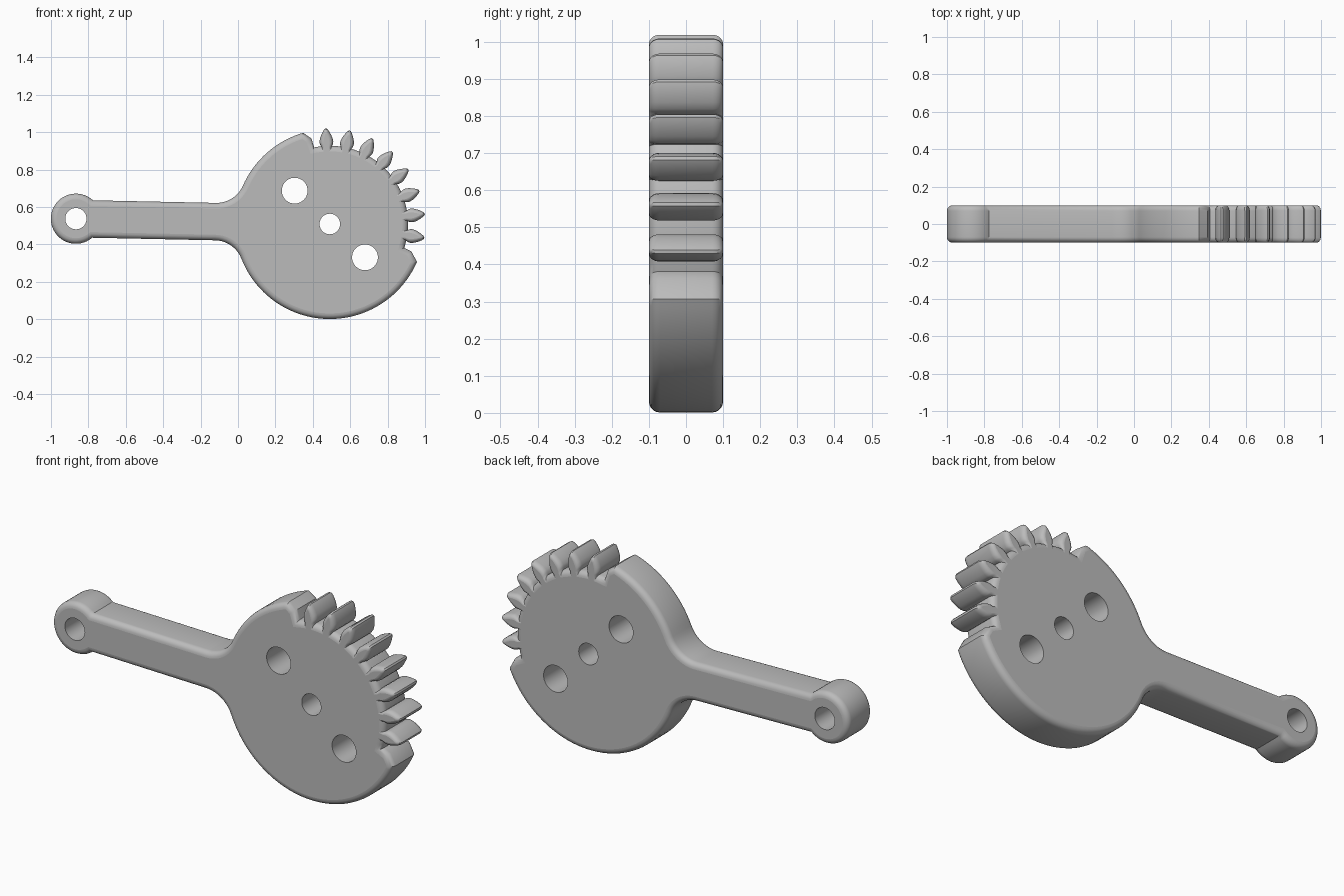
import bpy, bmesh
from math import sin, cos, asin, sqrt, pi, radians
from mathutils import Matrix, Vector

cube = bpy.data.objects.get("Cube")
if cube:
    bpy.data.objects.remove(cube, do_unlink=True)

grey = bpy.data.materials.new("plain grey")
grey.use_nodes = True
COLOUR = (0.5, 0.5, 0.5, 1)
grey.diffuse_color = COLOUR
grey.node_tree.nodes["Principled BSDF"].inputs["Base Color"].default_value = COLOUR

HALF = 0.1           # half thickness
TILT = 1.2           # the arm leans a little, in degrees
R_DISC, R_ROOT = 0.508, 0.418
ARM, BOSS, REACH = 0.1, 0.134, 1.358
FILLET = 0.154
# Local frame: disc centre at origin, arm along -x
FRAME = Matrix.Translation((0.491, 0, 0.509)) @ Matrix.Rotation(radians(TILT), 4, 'Y')


def arc(centre, radius, start, end, count):
    steps = [radians(start + (end - start) * i / count) for i in range(count + 1)]
    return [Vector((centre[0] + radius * cos(a), centre[1] + radius * sin(a))) for a in steps]


def polar(radius, angle):
    return arc((0, 0), radius, angle + TILT, angle + TILT, 1)[0]


def inset(points, amount):
    """Move each corner of a counter-clockwise outline inwards by a mitred offset."""
    result = []
    for i, p in enumerate(points):
        a = (p - points[i - 1]).normalized()
        b = (points[(i + 1) % len(points)] - p).normalized()
        na, nb = Vector((-a.y, a.x)), Vector((-b.y, b.x))
        result.append(p + (na + nb) * amount / (1 + na.dot(nb)))
    return result


def loft(name, shrink, edge, segments=5):
    """Stack outlines from front to back with rounded rims; shrink(t) gives the outline."""
    quarter = [i / segments * pi / 2 for i in range(segments + 1)]
    rings = [(shrink(1 - cos(a)), HALF - edge + edge * sin(a)) for a in quarter]
    rings = [(r, -y) for r, y in reversed(rings)] + rings
    bm = bmesh.new()
    loops = [[bm.verts.new((p.x, y, p.y)) for p in ring] for ring, y in rings]
    for lower, upper in zip(loops, loops[1:]):
        for i in range(len(lower)):
            j = (i + 1) % len(lower)
            bm.faces.new((lower[i], lower[j], upper[j], upper[i]))
    bm.faces.new(loops[0])
    bm.faces.new(loops[-1][::-1])
    bmesh.ops.recalc_face_normals(bm, faces=bm.faces)
    return finish(bm, name)


def finish(bm, name):
    bm.transform(FRAME)
    mesh = bpy.data.meshes.new(name)
    bm.to_mesh(mesh)
    bm.free()
    mesh.materials.append(grey)
    obj = bpy.data.objects.new(name, mesh)
    bpy.context.collection.objects.link(obj)
    return obj


def activate(obj):
    bpy.ops.object.select_all(action='DESELECT')
    obj.select_set(True)
    bpy.context.view_layer.objects.active = obj


def smooth(obj):
    activate(obj)
    bpy.ops.object.shade_smooth_by_angle(angle=radians(35))
    for face in obj.data.polygons:
        if abs(face.normal.y) > 0.999:
            face.use_smooth = False


# Outline of disc, toothless gear sector, neck, arm and end boss
phi = asin((ARM + FILLET) / (R_DISC + FILLET))
turn = phi * 180 / pi
neck = sqrt((R_DISC + FILLET) ** 2 - (ARM + FILLET) ** 2)
beta = asin(ARM / BOSS) * 180 / pi
outline = arc((0, 0), R_DISC, 180 + turn, 336.5 + TILT, 44)
outline += [polar(0.46, -18.6)]
outline += arc((0, 0), R_ROOT, -17.8 + TILT, 101.5 + TILT, 40)
outline += [polar(0.468, 102.2)]
outline += arc((0, 0), R_DISC, 106.3 + TILT, 180 - turn, 18)
outline += arc((-neck, ARM + FILLET), FILLET, -turn, -90, 10)[1:]
outline += arc((-REACH, 0), BOSS, beta, 360 - beta, 36)
outline += arc((-neck, -ARM - FILLET), FILLET, 90, turn, 10)[:-1]

EDGE = 0.03
body = loft("lever_body", lambda t: inset(outline, EDGE * t), EDGE)

# Pivot, mounting and arm holes
holes = [((0, 0), 0.055), (polar(0.259, 136.5), 0.069),
         (polar(0.259, -43.5), 0.069), ((-REACH, 0), 0.057)]
bm = bmesh.new()
for (x, z), radius in holes:
    place = Matrix.Translation((x, 0, z)) @ Matrix.Rotation(pi / 2, 4, 'X')
    bmesh.ops.create_cone(bm, cap_ends=True, segments=40, radius1=radius,
                          radius2=radius, depth=HALF * 4, matrix=place)
cutter = finish(bm, "hole_cutter")
cutter.hide_render = True
cut = body.modifiers.new("holes", 'BOOLEAN')
cut.object = cutter
cut.solver = 'EXACT'
activate(body)
bpy.ops.object.modifier_apply(modifier=cut.name)
bpy.data.objects.remove(cutter, do_unlink=True)
smooth(body)

# Leaf-shaped gear teeth: (half width, radius) up one flank
FLANK = [(0.034, 0.385), (0.028, 0.415), (0.035, 0.428), (0.037, 0.442),
         (0.033, 0.461), (0.024, 0.482), (0.013, 0.501), (0.005, 0.51)]
BASE = FLANK[0][1]


def tooth_outline(angle, t):
    along = polar(1, angle)
    across = Vector((along.y, -along.x))
    right = [(w * (1 - 0.55 * t), BASE + (r - BASE) * (1 - 0.2 * t)) for w, r in FLANK]
    left = [(-w, r) for w, r in reversed(right)]
    return [across * w + along * r for w, r in right + left]


for i in range(8):
    angle = 92.4 - i * 14.4
    tooth = loft(f"gear_tooth_{i + 1}", lambda t: tooth_outline(angle, t), 0.028)
    smooth(tooth)
